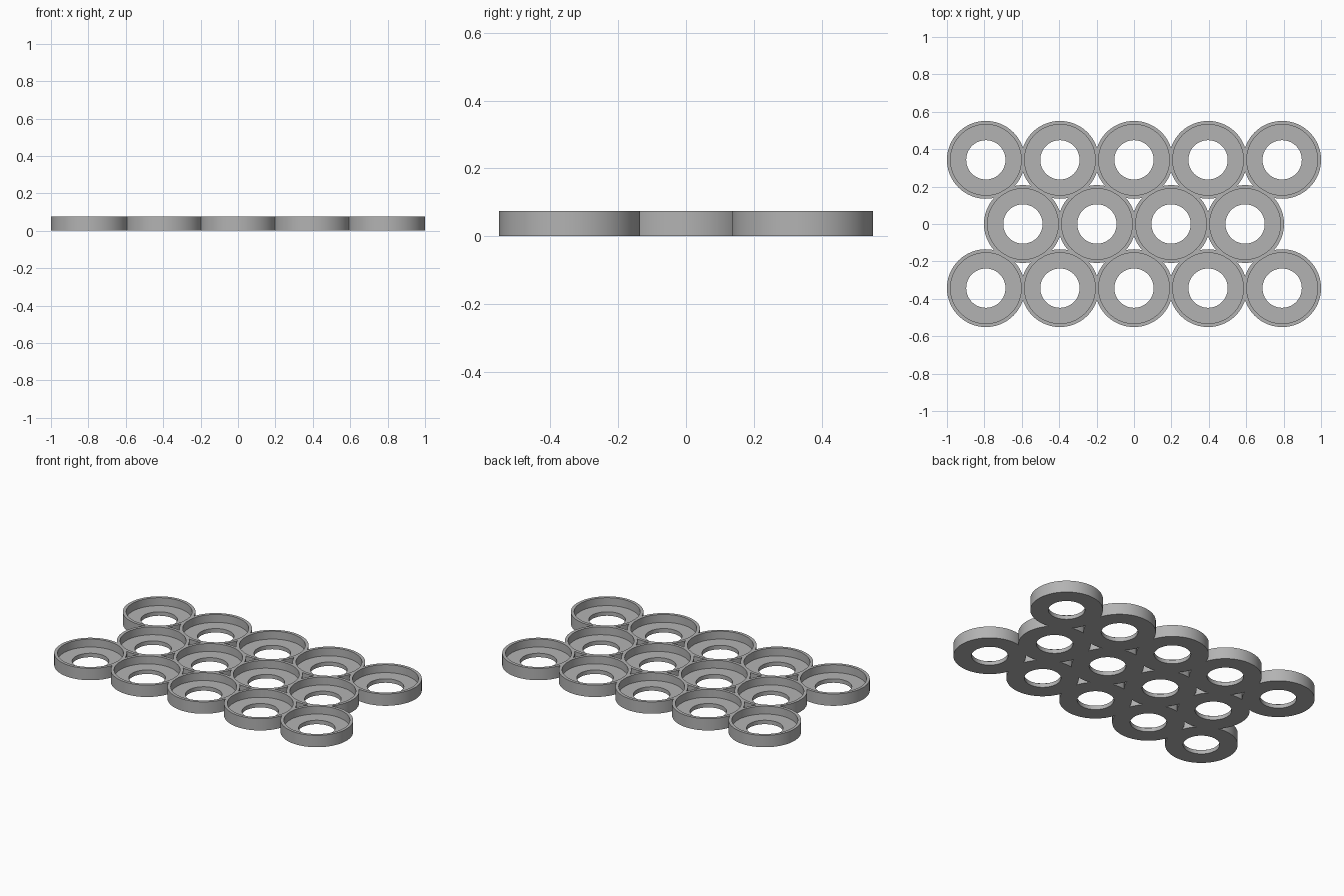
import bpy, bmesh, math

cube = bpy.data.objects.get("Cube")
if cube:
    bpy.data.objects.remove(cube, do_unlink=True)

SEGMENTS = 96
OUTER, INNER, HOLE = 0.208, 0.189, 0.105
HEIGHT, FLOOR = 0.075, 0.025
PITCH = 0.396
ROW = PITCH * math.sqrt(3) / 2

grey = bpy.data.materials.new("plain grey")
grey.use_nodes = True
colour = (0.45, 0.45, 0.45, 1)
grey.diffuse_color = colour
grey.node_tree.nodes["Principled BSDF"].inputs["Base Color"].default_value = colour


def make_cup_mesh():
    """Closed ring profile swept around z: floor lip, hole and outer wall."""
    profile = [(HOLE, 0), (OUTER, 0), (OUTER, HEIGHT),
               (INNER, HEIGHT), (INNER, FLOOR), (HOLE, FLOOR)]
    bm = bmesh.new()
    rings = []
    for r, z in profile:
        angles = [math.tau * i / SEGMENTS for i in range(SEGMENTS)]
        rings.append([bm.verts.new((r * math.cos(a), r * math.sin(a), z)) for a in angles])
    for k, ring in enumerate(rings):
        after = rings[(k + 1) % len(rings)]
        for i in range(SEGMENTS):
            j = (i + 1) % SEGMENTS
            bm.faces.new((ring[i], ring[j], after[j], after[i]))
    bmesh.ops.recalc_face_normals(bm, faces=bm.faces)
    mesh = bpy.data.meshes.new("ring_cup")
    bm.to_mesh(mesh)
    bm.free()
    mesh.materials.append(grey)
    return mesh


# Staggered rows of cups sharing one mesh
cup_mesh = make_cup_mesh()
cups = []
for row_name, count, y in (("front", 5, -ROW), ("middle", 4, 0), ("back", 5, ROW)):
    for i in range(count):
        cup = bpy.data.objects.new(f"{row_name}_cup_{i + 1}", cup_mesh)
        cup.location = ((i - (count - 1) / 2) * PITCH, y, 0)
        bpy.context.collection.objects.link(cup)
        cups.append(cup)

# Smooth round walls, crisp rims
bpy.ops.object.select_all(action="DESELECT")
cups[0].select_set(True)
bpy.context.view_layer.objects.active = cups[0]
bpy.ops.object.shade_smooth_by_angle(angle=math.radians(30))
